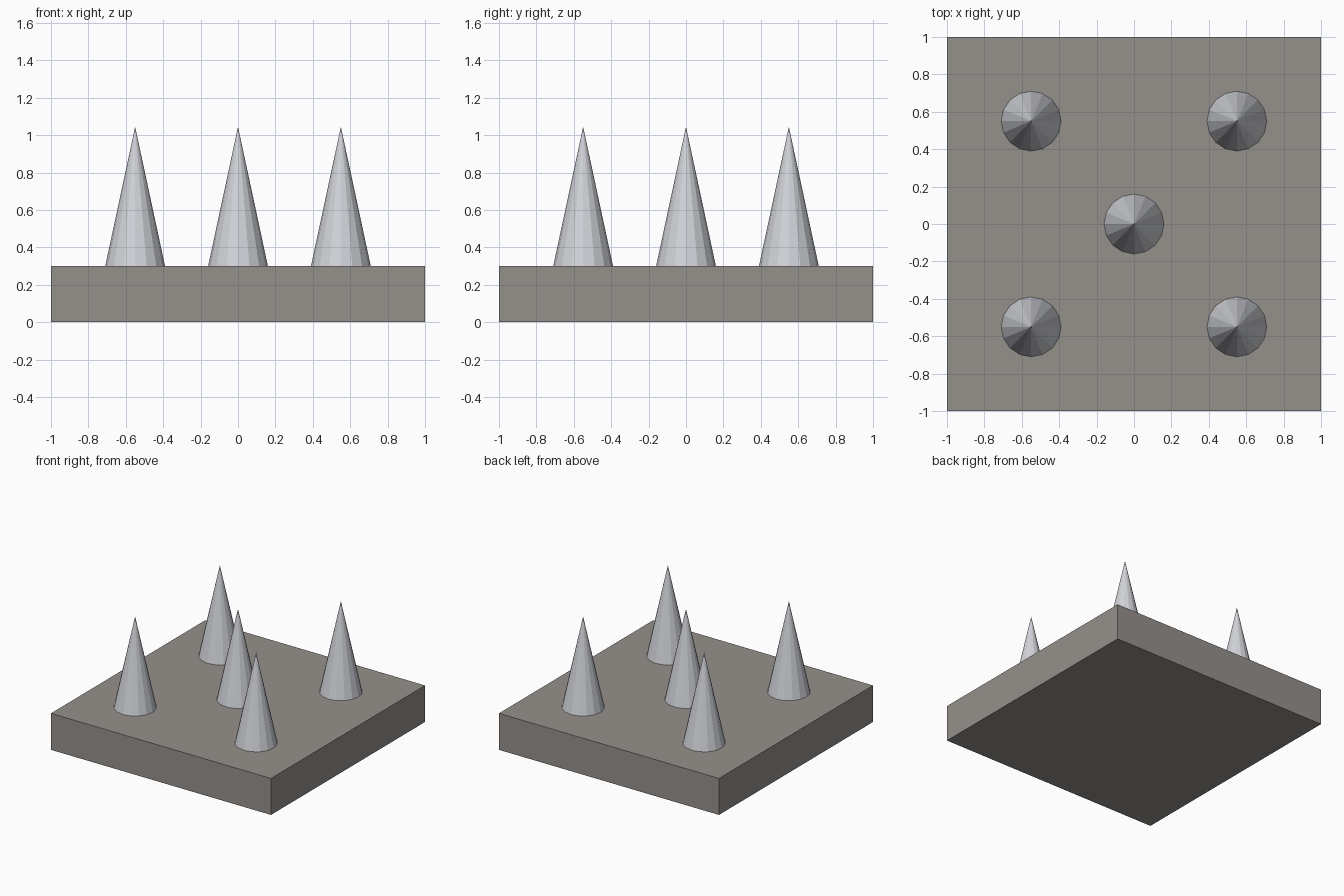
import bpy

cube = bpy.data.objects.get("Cube")
if cube:
    bpy.data.objects.remove(cube, do_unlink=True)


def make_material(name, color):
    mat = bpy.data.materials.new(name)
    mat.use_nodes = True
    mat.diffuse_color = color
    mat.node_tree.nodes["Principled BSDF"].inputs["Base Color"].default_value = color
    return mat


stone = make_material("warm grey stone", (0.30, 0.28, 0.26, 1))
steel = make_material("pale steel", (0.65, 0.66, 0.70, 1))

SIZE, THICKNESS = 2.0, 0.30
SPIKE_RADIUS, SPIKE_HEIGHT, SPACING = 0.16, 0.745, 0.55


def finish(name, mat):
    obj = bpy.context.object
    obj.name = obj.data.name = name
    obj.data.materials.append(mat)
    return obj


# Square slab
bpy.ops.mesh.primitive_cube_add(size=1, location=(0, 0, THICKNESS / 2))
slab = finish("base_slab", stone)
slab.scale = (SIZE, SIZE, THICKNESS)
bpy.ops.object.transform_apply(location=False, rotation=False, scale=True)

# Faceted spikes: one at the centre and one towards each corner
spikes = {
    "center_spike": (0, 0),
    "front_left_spike": (1, -1),
    "front_right_spike": (-1, -1),
    "back_left_spike": (1, 1),
    "back_right_spike": (-1, 1),
}
for name, (x, y) in spikes.items():
    bpy.ops.mesh.primitive_cone_add(
        vertices=16, radius1=SPIKE_RADIUS, radius2=0, depth=SPIKE_HEIGHT,
        location=(x * SPACING, y * SPACING, THICKNESS + SPIKE_HEIGHT / 2))
    finish(name, steel)
